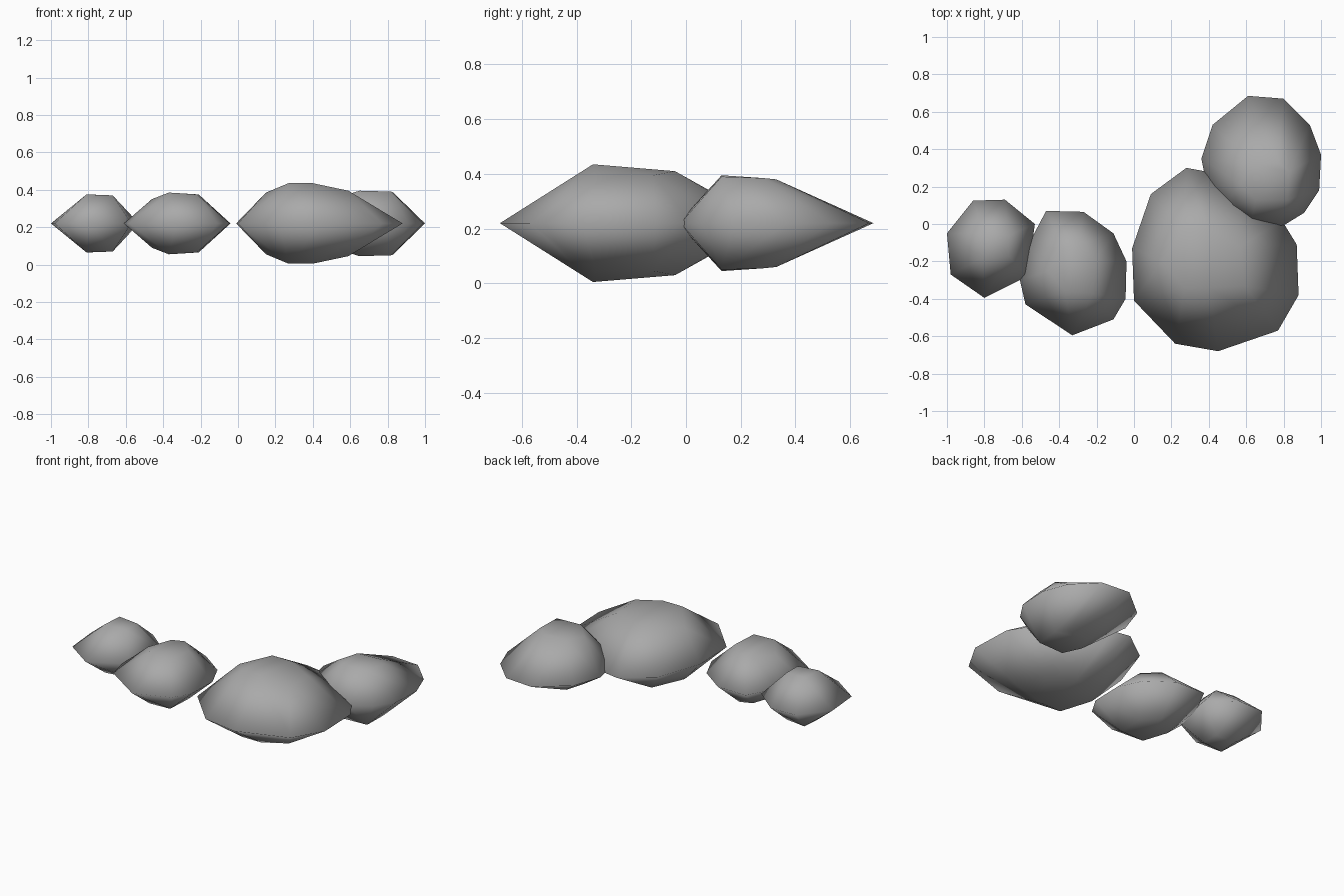
import bpy, bmesh

cube = bpy.data.objects.get("Cube")
if cube:
    bpy.data.objects.remove(cube, do_unlink=True)

MID = 0.22  # height of the widest ring

stone = bpy.data.materials.new("stone grey")
stone.use_nodes = True
grey = (0.4, 0.4, 0.4, 1)
stone.diffuse_color = grey
stone.node_tree.nodes["Principled BSDF"].inputs["Base Color"].default_value = grey


def rock(name, rim, crown):
    """Wrap a faceted stone around a rim and a crown mirrored above and below it."""
    bm = bmesh.new()
    for x, y in rim:
        bm.verts.new((x, y, MID))
    for x, y, h in crown:
        for side in (1, -1):
            bm.verts.new((x, y, MID + side * h))
    hull = bmesh.ops.convex_hull(bm, input=bm.verts[:])
    loose = {g for g in hull["geom_interior"] if isinstance(g, bmesh.types.BMVert)}
    bmesh.ops.delete(bm, geom=list(loose), context="VERTS")
    bmesh.ops.recalc_face_normals(bm, faces=bm.faces[:])
    for face in bm.faces:
        face.smooth = True
    mesh = bpy.data.meshes.new(name)
    bm.to_mesh(mesh)
    bm.free()
    mesh.materials.append(stone)
    obj = bpy.data.objects.new(name, mesh)
    bpy.context.collection.objects.link(obj)
    return obj


# Largest stone
rock("large_rock",
     [(-.01, -.13), (.09, .16), (.28, .3), (.39, .28), (.57, .2), (.79, .02), (.87, -.11),
      (.88, -.38), (.77, -.57), (.45, -.68), (.22, -.64), (0, -.41)],
     [(.27, -.34, .215), (.4, -.34, .215), (.59, -.33, .175), (.57, -.12, .175),
      (.4, -.04, .19), (.27, -.04, .19), (.15, -.2, .165)])

# Stone tucked in behind the largest one
rock("back_rock",
     [(.36, .35), (.42, .53), (.61, .685), (.8, .67), (.94, .53), (1, .37), (.99, .18),
      (.91, .06), (.78, -.02), (.62, -.03), (.46, .08), (.39, .2)],
     [(.65, .13, .175), (.82, .13, .17), (.83, .28, .165), (.77, .33, .16),
      (.62, .32, .16), (.57, .21, .15)])

# Middle stone
rock("middle_rock",
     [(-.57, -.12), (-.47, .07), (-.27, .065), (-.11, -.05), (-.04, -.2), (-.045, -.4),
      (-.11, -.51), (-.33, -.595), (-.58, -.43), (-.61, -.3)],
     [(-.37, -.36, .165), (-.22, -.37, .155), (-.21, -.2, .155), (-.3, -.11, .155),
      (-.38, -.13, .15), (-.46, -.25, .13)])

# Smallest stone at the end
rock("small_rock",
     [(-1, -.05), (-.86, .125), (-.69, .13), (-.53, 0), (-.57, -.28), (-.8, -.395), (-.98, -.27)],
     [(-.81, -.18, .155), (-.67, -.17, .15), (-.67, -.06, .15), (-.8, -.05, .155)])
